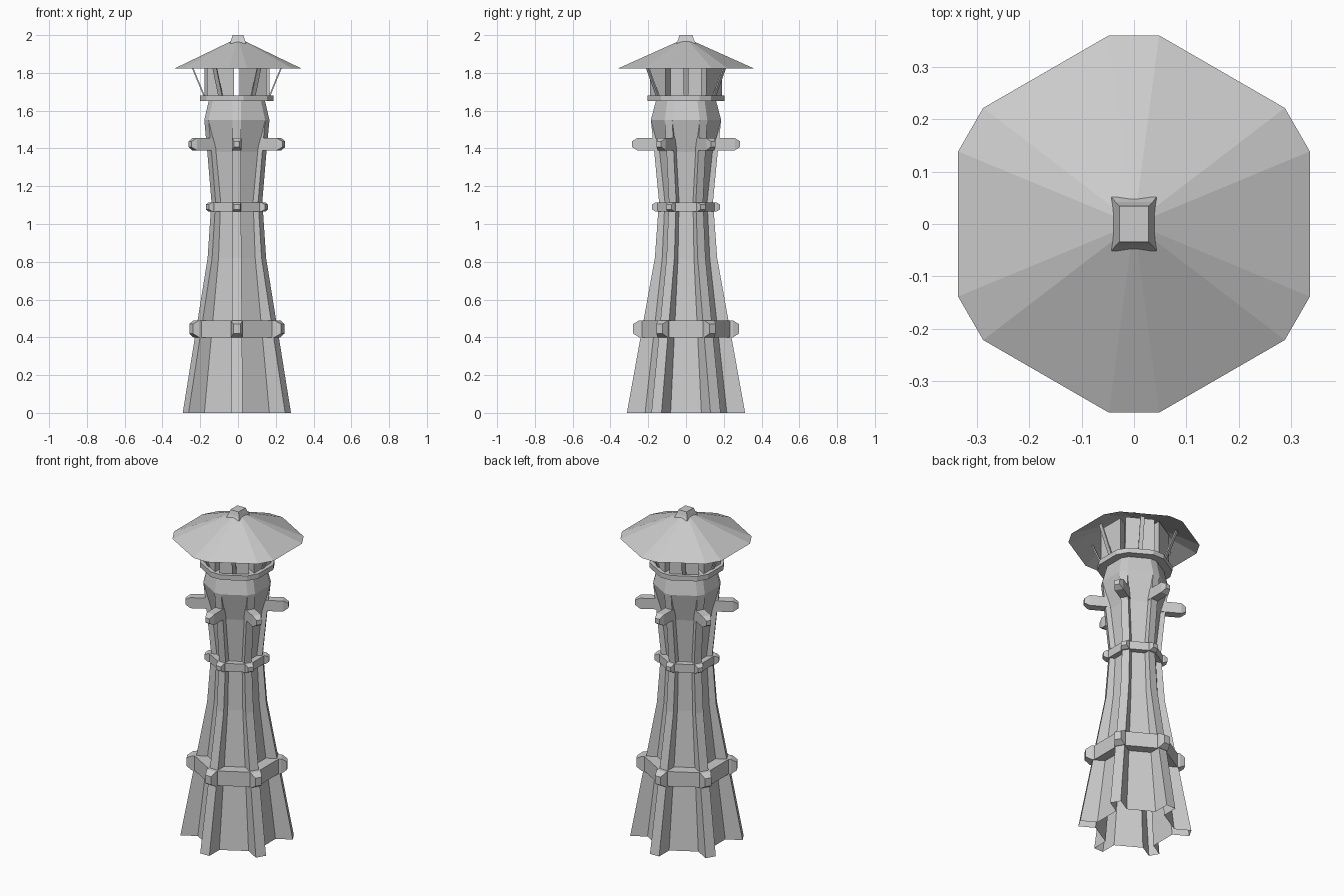
import bpy
import bmesh
from math import cos, sin, radians, sqrt
from mathutils import Vector

cube = bpy.data.objects.get("Cube")
if cube:
    bpy.data.objects.remove(cube, do_unlink=True)

# One plain grey for the whole tower
grey = bpy.data.materials.new("weathered grey")
grey.use_nodes = True
grey.diffuse_color = (0.6, 0.6, 0.6, 1)
grey.node_tree.nodes["Principled BSDF"].inputs["Base Color"].default_value = (0.6, 0.6, 0.6, 1)

SHIFT = -0.006                                  # tower axis sits slightly off the roof axis
RIB_ANGLES = [30 + 60 * k for k in range(6)]    # six corners
WALL_ANGLES = [60 * k for k in range(6)]        # six flat sides
COS30 = sqrt(3) / 2


def polar(angle, r, t, z):
    """Point at radius r along an angle, moved sideways by t."""
    a = radians(angle)
    return Vector((r * cos(a) - t * sin(a), r * sin(a) + t * cos(a), z))


def ribbed(z, apothem, rib, half):
    """Hexagon outline with a square rib at each corner, flush where the wall reaches it."""
    root = min((apothem - half / 2) / COS30, rib)
    return [polar(a, r, t, z) for a in RIB_ANGLES
            for r, t in ((root, -half), (rib, -half), (rib, half), (root, half))]


def cut_hex(z, rib, half):
    """Hexagon outline with its corners cut off."""
    return [polar(a, rib, t, z) for a in RIB_ANGLES for t in (-half, half)]


def rect(angle, r, half_w, z0, z1):
    """Upright rectangle facing outward at radius r."""
    return [polar(angle, r, t, z) for t, z in
            ((-half_w, z0), (half_w, z0), (half_w, z1), (-half_w, z1))]


def loft(bm, loops, cap_start=True, cap_end=True):
    rows = [[bm.verts.new(p) for p in loop] for loop in loops]
    n = len(rows[0])
    for low, high in zip(rows, rows[1:]):
        for i in range(n):
            j = (i + 1) % n
            bm.faces.new((low[i], low[j], high[j], high[i]))
    if cap_start:
        bm.faces.new(rows[0][::-1])
    if cap_end:
        bm.faces.new(rows[-1])


def build(name, lofts, x=SHIFT, **caps):
    bm = bmesh.new()
    for loops in lofts:
        loft(bm, loops, **caps)
    bmesh.ops.remove_doubles(bm, verts=bm.verts, dist=0.00001)
    bmesh.ops.recalc_face_normals(bm, faces=bm.faces)
    mesh = bpy.data.meshes.new(name)
    bm.to_mesh(mesh)
    bm.free()
    mesh.materials.append(grey)
    obj = bpy.data.objects.new(name, mesh)
    obj.location.x = x
    bpy.context.collection.objects.link(obj)


def blocks(name, r0, r1, half_w, z0, z1, bevel):
    """Six blocks at the ribs, with their outer ends chamfered."""
    build(name, [[rect(a, r0, half_w, z0, z1),
                  rect(a, r1 - 1.6 * bevel, half_w, z0, z1),
                  rect(a, r1, half_w - bevel * 0.6, z0 + bevel, z1 - bevel)]
                 for a in RIB_ANGLES])


# Ribbed shaft: flared foot, narrow waist, swelling head; open underneath
build("tower_shaft", [[
    ribbed(0.0, 0.203, 0.313, 0.031),
    ribbed(0.82, 0.121, 0.165, 0.024),
    ribbed(1.12, 0.108, 0.143, 0.022),
    ribbed(1.38, 0.132, 0.168, 0.022),
    ribbed(1.55, 0.175, 0.186, 0.023),
    ribbed(1.65, 0.155, 0.16, 0.022),
]], cap_start=False)

# Bands with corner blocks, and the pegs higher up
build("lower_band", [[cut_hex(z, 0.24, 0.02) for z in (0.40, 0.49)]])
blocks("lower_band_blocks", 0.18, 0.28, 0.031, 0.40, 0.49, 0.02)
build("middle_band", [[cut_hex(z, 0.158, 0.012) for z in (1.065, 1.115)]])
blocks("middle_band_blocks", 0.11, 0.18, 0.023, 1.065, 1.115, 0.012)
blocks("pegs", 0.13, 0.287, 0.025, 1.39, 1.455, 0.018)

# Platform under the lantern
build("lantern_platform", [[cut_hex(z, 0.205, 0.035) for z in (1.65, 1.68)]])

# Six thick lantern walls with straight slots between them
build("lantern_walls", [[rect(a, r, r / sqrt(3) - 0.0175, 1.67, 1.89) for r in (0.11, 0.172)]
                        for a in WALL_ANGLES])


# Flat braces leaning out to the roof
def brace_loop(angle, r, z, half_w, s=0.004):
    return [polar(angle, r + dr, t, z)
            for dr, t in ((-s, -half_w), (s, -half_w), (s, half_w), (-s, half_w))]


build("roof_braces", [[brace_loop(a, 0.17, 1.67, 0.012), brace_loop(a, 0.247, 1.857, 0.012)]
                      for a in WALL_ANGLES])

# Thin sloping roof sheet
build("roof", [[cut_hex(1.823, 0.361, 0.048), cut_hex(1.967, 0.04, 0.006)]],
      x=0, cap_start=False)


# Tapered square finial
def square(x, y, z):
    return [Vector((sx * x, sy * y, z)) for sx, sy in ((-1, -1), (1, -1), (1, 1), (-1, 1))]


build("finial", [[square(0.043, 0.052, 1.955), square(0.036, 0.042, 1.975),
                  square(0.028, 0.034, 2.0)]], x=0)
